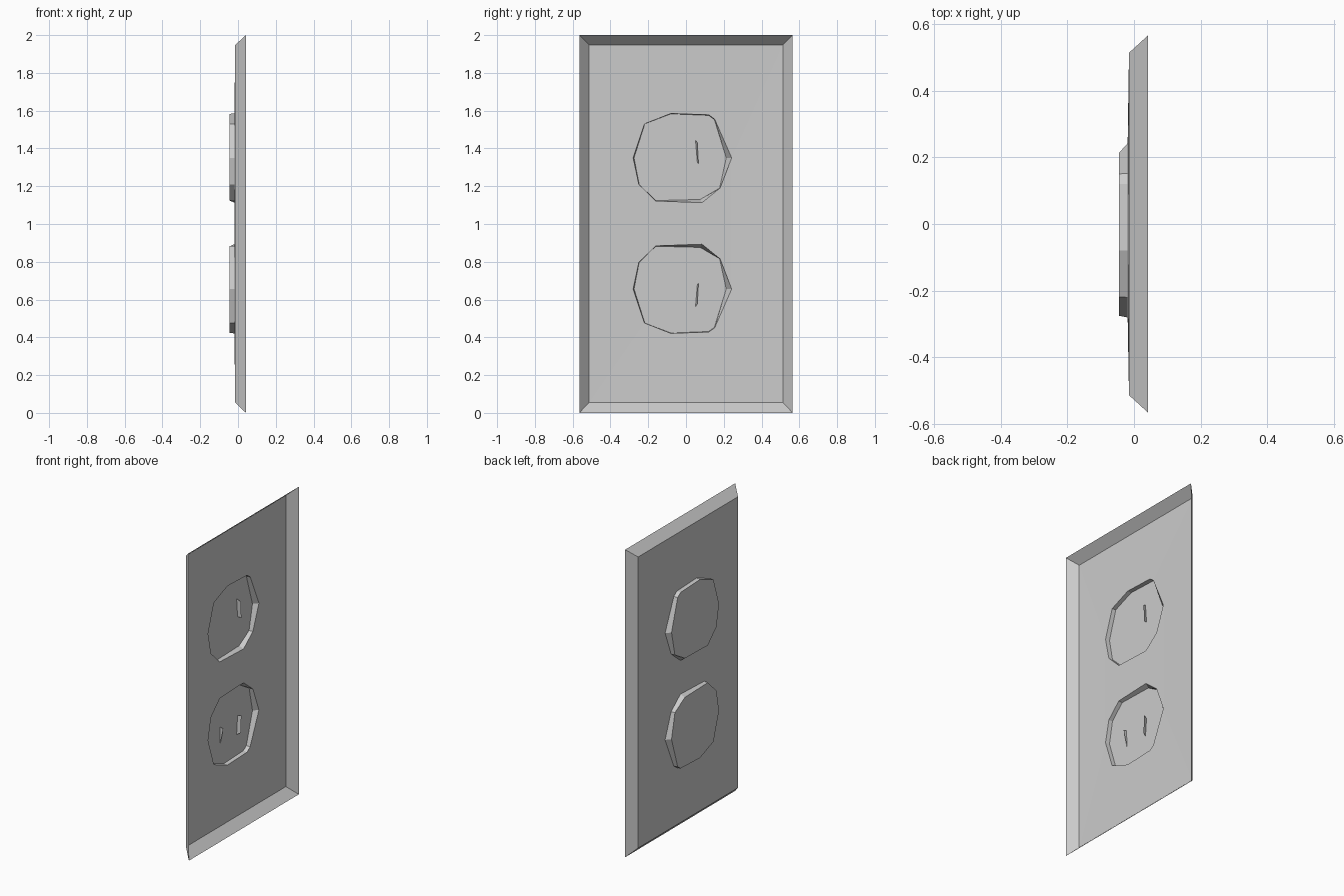
import bpy, bmesh
from mathutils import Vector

if "Cube" in bpy.data.objects:
    bpy.data.objects.remove(bpy.data.objects["Cube"])

MID = 1.003  # height the two sockets mirror about

# socket outline (y, z) where it meets the plate, and on its raised face
BASE = [(-0.08, 1.585), (0.12, 1.578), (0.152, 1.555), (0.242, 1.35), (0.18, 1.19),
        (0.085, 1.113), (-0.16, 1.122), (-0.25, 1.21), (-0.28, 1.35), (-0.22, 1.53)]
FACE = [(-0.08, 1.583), (0.12, 1.575), (0.15, 1.553), (0.213, 1.35), (0.178, 1.19),
        (0.075, 1.13), (-0.16, 1.124), (-0.248, 1.21), (-0.275, 1.35), (-0.218, 1.53)]


def flip(points):
    return [(y, 2 * MID - z) for y, z in points]


def ring(bm, x, points):
    return [bm.verts.new((x, y, z)) for y, z in points]


def loop_edges(bm, verts):
    return [bm.edges.new((a, b)) for a, b in zip(verts, verts[1:] + verts[:1])]


def bridge(bm, a, b):
    n = len(a)
    for i in range(n):
        j = (i + 1) % n
        bm.faces.new((a[i], a[j], b[j], b[i]))


def finish(bm, name):
    bmesh.ops.recalc_face_normals(bm, faces=bm.faces[:])
    # turn open shells so the raised side is the outside
    if sum(f.normal.x * f.calc_area() for f in bm.faces) > 0:
        bmesh.ops.reverse_faces(bm, faces=bm.faces[:])
    mesh = bpy.data.meshes.new(name)
    bm.to_mesh(mesh)
    bm.free()
    obj = bpy.data.objects.new(name, mesh)
    bpy.context.collection.objects.link(obj)
    return obj


# wall plate: open-backed shell with sloped rim and two socket openings
bm = bmesh.new()
back = ring(bm, 0.042, [(-0.565, 0), (0.565, 0), (0.565, 2), (-0.565, 2)])
front = ring(bm, -0.015, [(-0.513, 0.055), (0.513, 0.055), (0.513, 1.948), (-0.513, 1.948)])
edges = loop_edges(bm, front)
for outline in (BASE, flip(BASE)):
    edges += loop_edges(bm, ring(bm, -0.019, outline))
bmesh.ops.triangle_fill(bm, edges=edges, use_beauty=True, normal=Vector((-1, 0, 0)))
bridge(bm, back, front)
finish(bm, "wall_plate")

# raised sockets, open at the back
for name, base, face in (("upper_socket", BASE, FACE),
                         ("lower_socket", flip(BASE), flip(FACE))):
    bm = bmesh.new()
    low = ring(bm, -0.019, base)
    high = ring(bm, -0.045, face)
    bridge(bm, low, high)
    bm.faces.new(high)
    finish(bm, name)

# thin contact slivers behind the socket faces
BLADE = [(-0.045, 0.05, 1.445), (-0.022, 0.06, 1.43), (-0.022, 0.066, 1.32), (-0.045, 0.06, 1.325)]
SMALL = [(-0.045, -0.12, 1.33), (-0.022, -0.12, 1.335), (-0.045, -0.118, 1.44)]
for name, pts, mirrored in (("upper_contact", BLADE, False),
                            ("lower_contact", BLADE, True),
                            ("lower_small_contact", SMALL, True)):
    bm = bmesh.new()
    bm.faces.new([bm.verts.new((x, y, 2 * MID - z if mirrored else z)) for x, y, z in pts])
    finish(bm, name)
